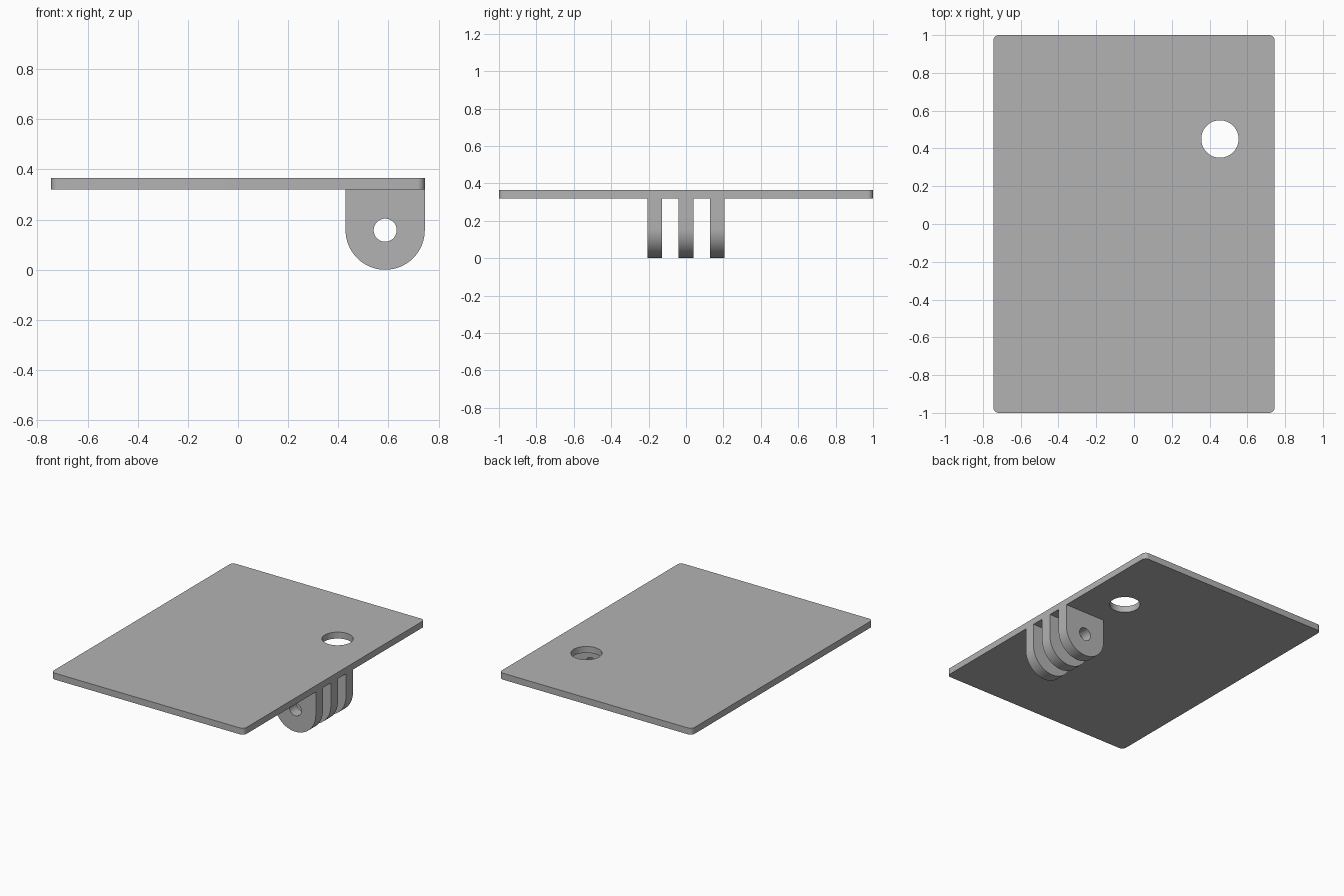
import bpy
import bmesh
from math import cos, sin, pi, radians
from mathutils import Vector

cube = bpy.data.objects.get("Cube")
if cube:
    bpy.data.objects.remove(cube, do_unlink=True)

grey = bpy.data.materials.new("plain grey")
grey.use_nodes = True
colour = (0.45, 0.45, 0.45, 1)
grey.diffuse_color = colour
grey.node_tree.nodes["Principled BSDF"].inputs["Base Color"].default_value = colour


def arc(cx, cy, r, start, end, steps):
    """Points along an arc, angles in degrees."""
    angles = [radians(start + (end - start) * i / steps) for i in range(steps + 1)]
    return [(cx + r * cos(a), cy + r * sin(a)) for a in angles]


def circle(cx, cy, r, steps=48):
    return arc(cx, cy, r, 0, 360, steps)[:-1]


def slab(name, loops, place, sweep):
    """Fill an outline with holes, then extrude it along sweep."""
    bm = bmesh.new()
    edges = []
    for loop in loops:
        verts = [bm.verts.new(place(u, v)) for u, v in loop]
        edges += [bm.edges.new((a, b)) for a, b in zip(verts, verts[1:] + verts[:1])]
    bmesh.ops.triangle_fill(bm, edges=edges, use_beauty=True)
    result = bmesh.ops.extrude_face_region(bm, geom=bm.faces[:], use_keep_orig=True)
    moved = [g for g in result["geom"] if isinstance(g, bmesh.types.BMVert)]
    bmesh.ops.translate(bm, verts=moved, vec=sweep)
    bmesh.ops.recalc_face_normals(bm, faces=bm.faces[:])
    mesh = bpy.data.meshes.new(name)
    bm.to_mesh(mesh)
    bm.free()
    mesh.materials.append(grey)
    obj = bpy.data.objects.new(name, mesh)
    bpy.context.collection.objects.link(obj)
    bpy.ops.object.select_all(action="DESELECT")
    obj.select_set(True)
    bpy.context.view_layer.objects.active = obj
    bpy.ops.object.shade_smooth_by_angle(angle=radians(30))
    return obj


half_x, half_y, corner = 0.745, 1.0, 0.03
under, top = 0.32, 0.365

# Mounting plate with rounded corners and a round through hole
outline = []
for i, (sx, sy) in enumerate([(1, 1), (-1, 1), (-1, -1), (1, -1)]):
    outline += arc(sx * (half_x - corner), sy * (half_y - corner), corner,
                   90 * i, 90 * i + 90, 8)
slab("mounting_plate", [outline, circle(0.455, 0.45, 0.099)],
     lambda u, v: (u, v, under), Vector((0, 0, top - under)))

# Three hinge lugs with rounded ends and a shared pin hole
radius, thickness = 0.158, 0.078
lug_x = half_x - radius
profile = arc(lug_x, radius, radius, 180, 360, 32)
profile += [(half_x, under), (half_x - 2 * radius, under)]
for name, y in (("front", -0.166), ("middle", 0), ("back", 0.166)):
    slab(name + "_hinge_lug", [profile, circle(lug_x, radius, 0.046, 32)],
         lambda u, v: (u, y - thickness / 2, v), Vector((0, thickness, 0)))
